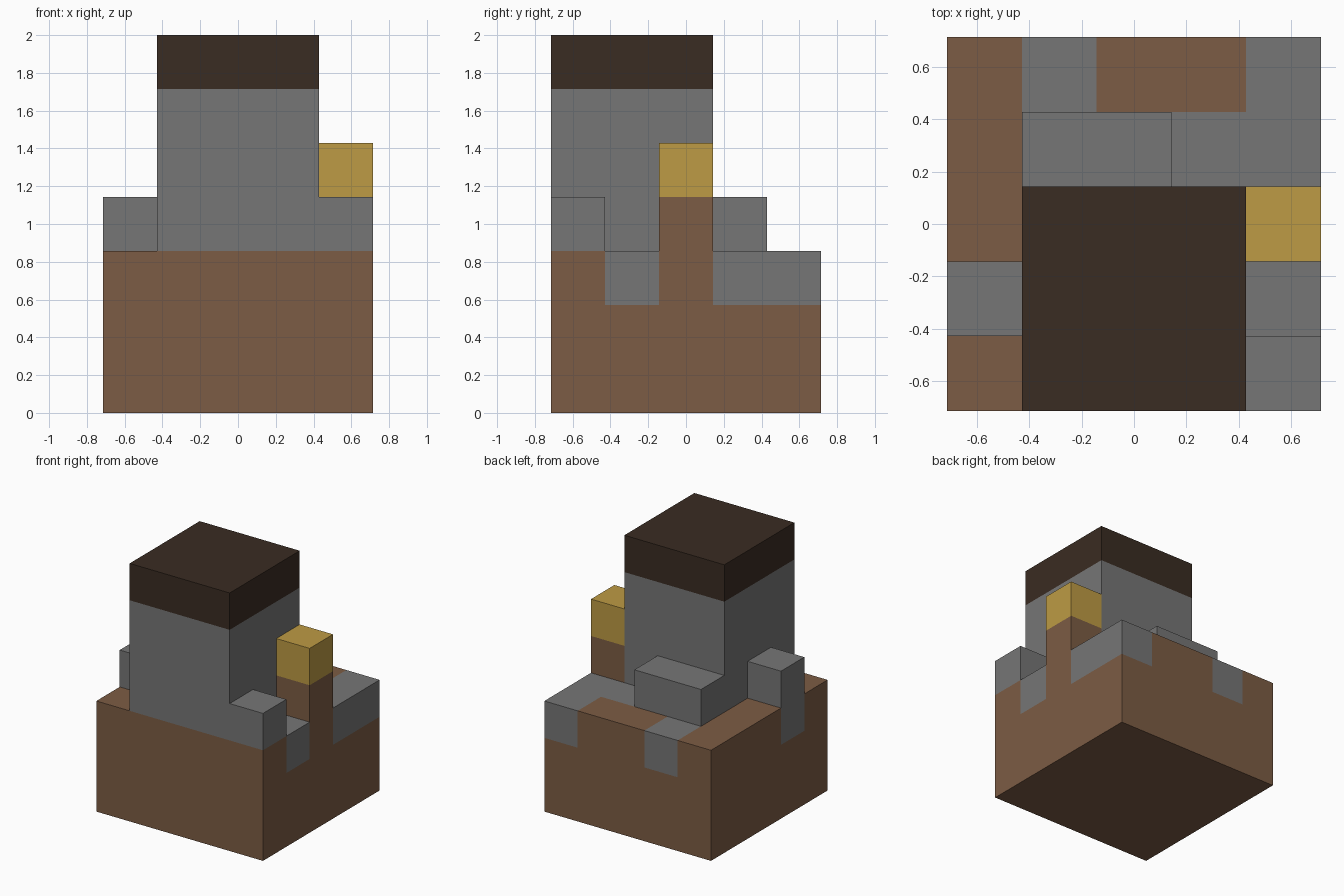
import bpy, bmesh
from mathutils import Vector

if "Cube" in bpy.data.objects:
    bpy.data.objects.remove(bpy.data.objects["Cube"], do_unlink=True)

UNIT = 2 / 7                        # edge of one building block
ORIGIN = Vector((-2.5, -2.5, 0))    # corner of the block grid


def material(name, color):
    mat = bpy.data.materials.new(name)
    mat.use_nodes = True
    mat.diffuse_color = (*color, 1)
    mat.node_tree.nodes["Principled BSDF"].inputs["Base Color"].default_value = (*color, 1)
    return mat


brown = material("earth brown", (0.202, 0.107, 0.058))
gray = material("stone gray", (0.181, 0.181, 0.181))
dark = material("dark roof brown", (0.042, 0.025, 0.016))
gold = material("gold", (0.509, 0.328, 0.058))

# Each part: name, material, first block, size in blocks; later parts cut into earlier ones
parts = [
    ("base", brown, (0, 0, 0), (5, 5, 3)),
    ("tower", gray, (1, 0, 3), (3, 3, 3)),
    ("tower_roof", dark, (1, 0, 6), (3, 3, 1)),
    ("front_corner_stone", gray, (4, 0, 3), (1, 1, 1)),
    ("left_side_stone", gray, (4, 1, 2), (1, 1, 1)),
    ("lamp_post", brown, (4, 2, 3), (1, 1, 1)),
    ("lamp", gold, (4, 2, 4), (1, 1, 1)),
    ("back_corner_stones", gray, (4, 3, 2), (1, 2, 1)),
    ("path_stone", gray, (3, 3, 2), (1, 1, 1)),
    ("back_edge_stone", gray, (1, 4, 2), (1, 1, 1)),
    ("back_ledge", gray, (1, 3, 3), (2, 1, 1)),
    ("right_side_pillar", gray, (0, 1, 2), (1, 1, 2)),
]

owner = {}
for name, mat, start, size in parts:
    for i in range(size[0]):
        for j in range(size[1]):
            for k in range(size[2]):
                owner[(start[0] + i, start[1] + j, start[2] + k)] = name


def build(name, mat):
    """Outer skin of one part, with the faces between touching blocks left out."""
    bm = bmesh.new()
    for cell in [c for c in owner if owner[c] == name]:
        centre = Vector(cell) + Vector((0.5, 0.5, 0.5)) + ORIGIN
        for axis in range(3):
            for sign in (-1, 1):
                n = Vector((0, 0, 0))
                n[axis] = sign
                if tuple(int(c + d) for c, d in zip(cell, n)) in owner:
                    continue
                u = Vector((0, 0, 0))
                u[(axis + 1) % 3] = 1
                v = n.cross(u)
                corners = [n - u - v, n + u - v, n + u + v, n - u + v]
                bm.faces.new([bm.verts.new((centre + c / 2) * UNIT) for c in corners])
    # Join the block faces into large flat ones
    bmesh.ops.remove_doubles(bm, verts=bm.verts[:], dist=0.001)
    bmesh.ops.dissolve_limit(bm, angle_limit=0.01, verts=bm.verts[:], edges=bm.edges[:])
    mesh = bpy.data.meshes.new(name)
    bm.to_mesh(mesh)
    bm.free()
    mesh.materials.append(mat)
    obj = bpy.data.objects.new(name, mesh)
    bpy.context.collection.objects.link(obj)


for name, mat, start, size in parts:
    build(name, mat)
